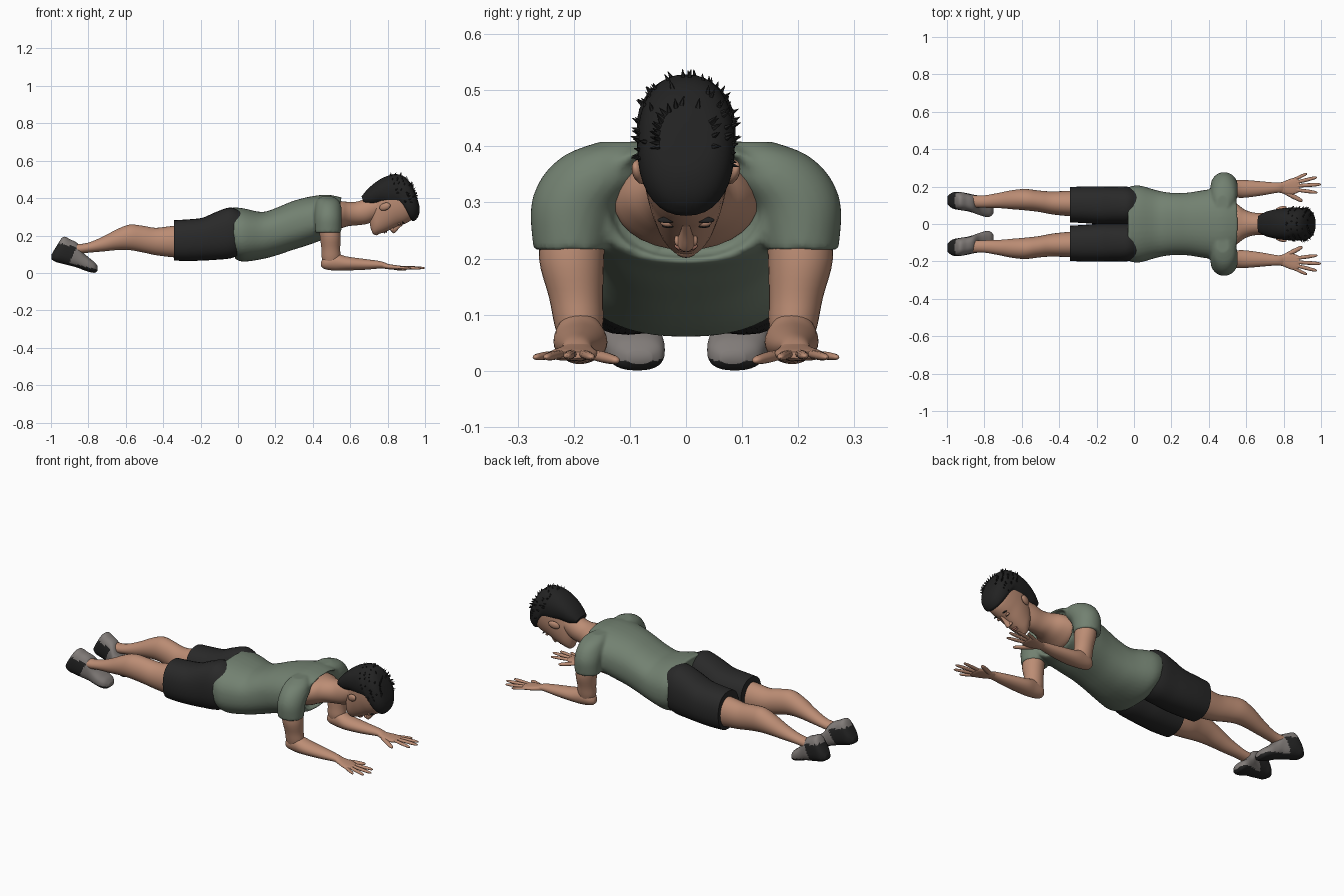
import bpy, bmesh, math, random
from mathutils import Vector, Matrix

random.seed(4)
X, Y, Z = Vector((1, 0, 0)), Vector((0, 1, 0)), Vector((0, 0, 1))
U, F = Vector((.936, 0, .352)), Vector((.352, 0, -.936))   # head: crown and face directions


def material(name, r, g, b):
    m = bpy.data.materials.new(name)
    m.diffuse_color = (r, g, b, 1)
    return m


SKIN = material("skin", .50, .265, .175)
SHIRT = material("sage shirt", .17, .22, .165)
SHORTS = material("charcoal shorts", .022, .022, .022)
HAIR = material("black hair", .016, .016, .016)
GREY = material("grey shoe fabric", .22, .20, .19)
SOLE = material("black rubber", .018, .018, .018)
LIPS = material("lips", .36, .16, .115)


def finish(name, bm, mats, mirror=False, angle=50):
    bmesh.ops.recalc_face_normals(bm, faces=bm.faces)
    me = bpy.data.meshes.new(name)
    bm.to_mesh(me)
    bm.free()
    ob = bpy.data.objects.new(name, me)
    bpy.context.collection.objects.link(ob)
    for m in mats:
        me.materials.append(m)
    bpy.ops.object.select_all(action='DESELECT')
    ob.select_set(True)
    bpy.context.view_layer.objects.active = ob
    bpy.ops.object.shade_smooth_by_angle(angle=math.radians(angle))
    if mirror:
        mod = ob.modifiers.new("mirror", 'MIRROR')
        mod.use_axis = (False, True, False)
        mod.use_mirror_merge = False
    return ob


def spline(a, b, c, d, t):
    return b + (c - a) * (t / 2) + (a * 2 - b * 5 + c * 4 - d) * (t * t / 2) + (b * 3 - a - c * 3 + d) * (t ** 3 / 2)


def loft(bm, rings, sides=28, sub=4, e=1.0):
    """Skin rings of (centre, u radius vector, v radius vector), smoothly interpolated."""
    dense = []
    for i in range(len(rings) - 1):
        q = [rings[max(i - 1, 0)], rings[i], rings[i + 1], rings[min(i + 2, len(rings) - 1)]]
        for s in range(sub):
            dense.append([spline(q[0][k], q[1][k], q[2][k], q[3][k], s / sub) for k in range(3)])
    dense.append(rings[-1])
    loops = []
    for p, u, v in dense:
        loop = []
        for k in range(sides):
            c, s = math.cos(math.tau * k / sides), math.sin(math.tau * k / sides)
            loop.append(bm.verts.new(p + u * math.copysign(abs(c) ** e, c) + v * math.copysign(abs(s) ** e, s)))
        loops.append(loop)
    for a, b in zip(loops, loops[1:]):
        for k in range(sides):
            j = (k + 1) % sides
            bm.faces.new((a[k], a[j], b[j], b[k]))
    bm.faces.new(loops[0])
    bm.faces.new(loops[-1])


def xr(x, lo, hi, yc, ry, shear=0):      # ring across the body
    return Vector((x, yc, (lo + hi) / 2)), Y * ry, (Z + X * shear) * ((hi - lo) / 2)


def zr(z, x, y, rx, ry):                 # horizontal ring
    return Vector((x, y, z)), Y * ry, X * rx


def hr(t, f0, f1, w):                    # ring across the head
    return U * t + F * ((f0 + f1) / 2), Y * w, F * ((f1 - f0) / 2)


def part(name, rings, mat, mirror=False, **kw):
    bm = bmesh.new()
    loft(bm, rings, **kw)
    return finish(name, bm, [mat], mirror)


# Shirt: torso with hollow neckline plus two sleeves, fused by remeshing
bm = bmesh.new()
loft(bm, [xr(-.025, .075, .352, 0, .2, -.06), xr(.03, .06, .345, 0, .206), xr(.13, .074, .326, 0, .178),
          xr(.21, .095, .35, 0, .166), xr(.29, .122, .383, 0, .168), xr(.38, .15, .407, 0, .182),
          xr(.46, .175, .418, 0, .19, .1), xr(.525, .19, .405, 0, .165, .22), xr(.53, .2, .397, 0, .14, .25),
          xr(.50, .205, .395, 0, .13, .25)], e=.86, sides=40)
for s in (1, -1):
    loft(bm, [zr(.408, .475, s * .115, .035, .04), zr(.385, .48, s * .14, .06, .075),
              zr(.345, .482, s * .165, .072, .092), zr(.29, .482, s * .2, .073, .077),
              zr(.215, .482, s * .206, .07, .066)])
shirt = finish("shirt", bm, [SHIRT])
mod = shirt.modifiers.new("fuse", 'REMESH')
mod.mode, mod.voxel_size, mod.use_smooth_shade = 'VOXEL', .008, True
mod = shirt.modifiers.new("soften", 'SMOOTH')
mod.iterations = 5

# Shorts and legs
part("shorts", [xr(-.343, .066, .282, .103, .094), xr(-.27, .064, .286, .103, .098), xr(-.19, .066, .295, .1, .101),
                xr(-.12, .07, .325, .099, .101), xr(-.04, .078, .35, .098, .102), xr(.02, .1, .325, .095, .09)],
     SHORTS, True, e=.85)
part("leg", [xr(-.30, .08, .255, .11, .07), xr(-.36, .085, .25, .11, .067), xr(-.44, .095, .241, .113, .061),
             xr(-.51, .11, .252, .122, .057), xr(-.58, .122, .258, .13, .057), xr(-.65, .122, .232, .13, .051),
             xr(-.72, .115, .195, .126, .041), xr(-.80, .108, .162, .12, .033), xr(-.86, .10, .155, .12, .033),
             xr(-.92, .09, .165, .12, .035)], SKIN, True)

# Shoes: heel high, toes on the floor, coloured by region
bm = bmesh.new()
loft(bm, [xr(-.996, .072, .1, .127, .022), xr(-.972, .058, .14, .126, .042), xr(-.935, .048, .192, .123, .048),
          xr(-.895, .038, .178, .117, .048), xr(-.858, .028, .158, .108, .049), xr(-.825, .015, .108, .099, .052),
          xr(-.79, .004, .076, .091, .053), xr(-.765, .001, .056, .086, .044), xr(-.75, .012, .035, .083, .022)],
     sub=6, e=.8, sides=36)
bm.normal_update()
for f in bm.faces:
    c = f.calc_center_median()
    sole = c.z < .022 - .25 * (c.x + .77)
    heel = c.x < -.885 + (c.z - .09) * .5 and c.z < .155 - (c.x + .935) * .25
    f.material_index = 1 if sole or heel else 0
finish("shoe", bm, [GREY, SOLE], True)

# Arms
part("upper_arm", [zr(.28, .482, .2, .055, .058), zr(.2, .493, .204, .056, .058), zr(.13, .496, .196, .05, .048),
                   zr(.08, .498, .191, .05, .043), zr(.035, .498, .19, .036, .03)], SKIN, True)
part("forearm", [xr(.445, .035, .06, .19, .014), xr(.465, .02, .09, .19, .033), xr(.52, .012, .105, .19, .043),
                 xr(.58, .013, .088, .188, .048), xr(.68, .017, .074, .19, .038), xr(.765, .024, .062, .194, .027),
                 xr(.80, .022, .048, .195, .028)], SKIN, True)

# Hands: palm and spread fingers
bm = bmesh.new()
loft(bm, [xr(.77, .026, .056, .194, .025), xr(.80, .02, .048, .195, .032), xr(.84, .018, .042, .2, .043),
          xr(.87, .018, .038, .205, .04), xr(.885, .022, .034, .205, .03)], e=.85)
for a, b, r in [((.85, .235, .029), (.925, .27, .024), .0085), ((.865, .222, .03), (.978, .25, .024), .0095),
                ((.87, .204, .03), (.999, .212, .026), .0098), ((.865, .183, .03), (.98, .168, .024), .0095),
                ((.805, .172, .03), (.9, .122, .018), .012)]:
    a, b = Vector(a), Vector(b)
    side = (b - a).cross(Z).normalized()
    loft(bm, [(a.lerp(b, t), side * r * k, Z * r * .8 * k) for t, k in
              [(0, 1), (.3, 1), (.5, 1.05), (.8, .9), (.95, .65), (1, .2)]], sides=12, sub=2)
finish("hand", bm, [SKIN], True)

# Neck, upper chest and head
part("neck", [xr(.46, .225, .385, 0, .12), xr(.505, .215, .384, 0, .128, .15), xr(.55, .235, .383, 0, .108, .1),
              xr(.59, .25, .38, 0, .078), xr(.64, .255, .382, 0, .061), xr(.70, .265, .405, 0, .059),
              xr(.76, .3, .42, 0, .055)], SKIN)
part("head", [hr(.748, .025, .055, .016), hr(.757, -.015, .067, .032), hr(.78, -.06, .07, .049),
              hr(.81, -.11, .072, .06), hr(.85, -.15, .07, .07), hr(.89, -.18, .067, .076),
              hr(.93, -.19, .068, .079), hr(.97, -.175, .06, .077), hr(1.0, -.14, .03, .06)], SKIN, e=.92, sides=36)

# Hair: cap with a straight hairline and short tufts
hair = [hr(.762, -.15, -.11, .045), hr(.80, -.172, -.085, .064), hr(.85, -.192, -.07, .077),
        hr(.90, -.203, -.035, .085), hr(.945, -.203, -.005, .088), hr(.968, -.2, .066, .087),
        hr(.995, -.187, .066, .085), hr(1.018, -.162, .045, .074), hr(1.033, -.12, .01, .052),
        hr(1.037, -.08, -.03, .02)]
bm = bmesh.new()
loft(bm, hair, e=.88, sides=36)
for i in range(90):
    c, u, v = random.choice(hair[4:9])
    a = random.uniform(math.pi * .9, math.pi * 2.1)
    d = u * math.cos(a) + v * math.sin(a)
    p = c + d * .96
    n = (d.normalized() + U * random.uniform(.3, 1.2) + Y * random.uniform(-.5, .5)).normalized()
    w = n.cross(Y).normalized()
    loft(bm, [(p, w * .005, n.cross(w) * .005), (p + n * .018, w * .0006, n.cross(w) * .0006)], sides=5, sub=1)
finish("hair", bm, [HAIR])


def blob(name, t, f, y, size, mat, mirror=False, roll=0):
    bm = bmesh.new()
    bmesh.ops.create_uvsphere(bm, u_segments=16, v_segments=10, radius=1)
    frame = Matrix((F, Y, U)).transposed().to_4x4()
    bmesh.ops.transform(bm, verts=bm.verts, matrix=Matrix.Translation(U * t + F * f + Y * y) @ frame
                        @ Matrix.Rotation(roll, 4, 'X') @ Matrix.Diagonal((*size, 1)))
    finish(name, bm, [mat], mirror)


# Face details and ears
part("nose", [hr(.915, .05, .07, .008), hr(.89, .05, .08, .009), hr(.865, .05, .093, .013),
              hr(.852, .05, .094, .017), hr(.843, .05, .075, .012)], SKIN, sides=16)
blob("nostril_wing", .853, .072, .013, (.012, .008, .008), SKIN, True)
blob("ear", .86, -.055, .082, (.02, .012, .032), SKIN, True, -.3)
blob("eyebrow", .921, .059, .033, (.006, .018, .0035), HAIR, True, -.1)
blob("eyelid", .9, .056, .032, (.008, .014, .007), SKIN, True)
blob("eye", .896, .061, .032, (.004, .011, .002), HAIR, True)
blob("upper_lip", .818, .07, 0, (.009, .021, .005), LIPS)
blob("lower_lip", .808, .069, 0, (.009, .018, .0055), LIPS)
blob("chin", .768, .055, 0, (.018, .022, .016), SKIN)
